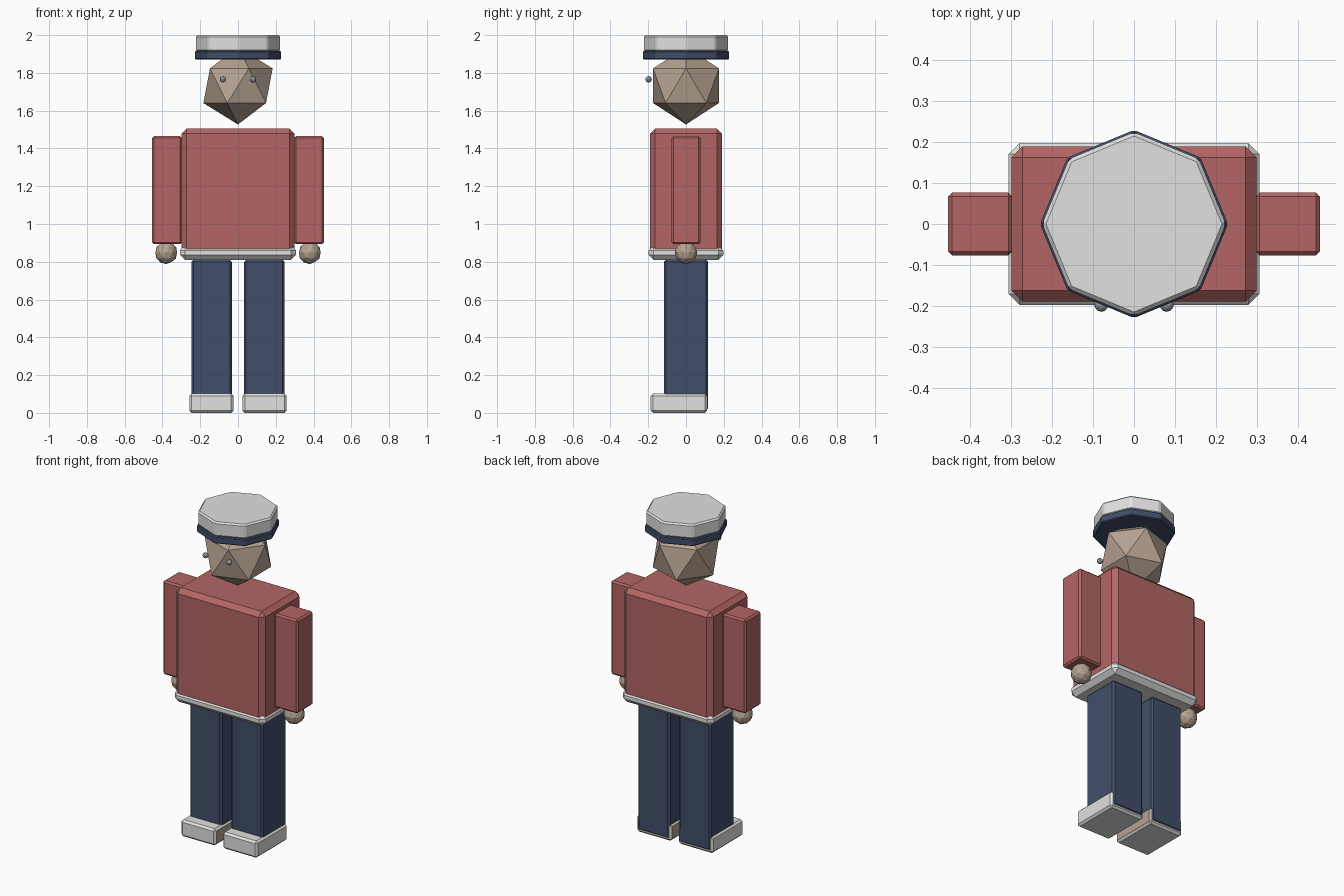
import bpy
from mathutils import Matrix, Vector

if "Cube" in bpy.data.objects:
    bpy.data.objects.remove(bpy.data.objects["Cube"])


def material(name, rgb):
    m = bpy.data.materials.new(name)
    m.diffuse_color = (*rgb, 1)
    m.use_nodes = True
    m.node_tree.nodes["Principled BSDF"].inputs["Base Color"].default_value = m.diffuse_color
    return m


RED = material("red_cloth", (0.456, 0.130, 0.130))
WHITE = material("off_white", (0.753, 0.753, 0.735))
NAVY = material("navy", (0.053, 0.076, 0.144))
SKIN = material("skin", (0.468, 0.366, 0.287))
EYE = material("eye_grey", (0.30, 0.33, 0.38))


def finish(name, mat, bevel=0):
    ob = bpy.context.object
    ob.name = ob.data.name = name
    ob.data.materials.append(mat)
    if bevel:
        b = ob.modifiers.new("chamfer", 'BEVEL')
        b.width, b.segments = bevel, 1
        b.limit_method = 'ANGLE'
    return ob


def box(name, lo, hi, mat, bevel):
    lo, hi = Vector(lo), Vector(hi)
    bpy.ops.mesh.primitive_cube_add(size=1, location=(lo + hi) / 2)
    bpy.context.object.data.transform(Matrix.Diagonal((*(hi - lo), 1)))
    return finish(name, mat, bevel)


def ball(name, loc, r, mat, sub):
    bpy.ops.mesh.primitive_ico_sphere_add(subdivisions=sub, radius=r, location=loc)
    return finish(name, mat)


def octagon(name, r, z0, z1, mat, bevel):
    bpy.ops.mesh.primitive_cylinder_add(vertices=8, radius=r, depth=z1 - z0,
                                        location=(0, 0, (z0 + z1) / 2))
    return finish(name, mat, bevel)


# Jacket and hem band
box("torso", (-0.30, -0.19, 0.813), (0.30, 0.19, 1.505), RED, 0.027)
box("hem_band", (-0.307, -0.198, 0.81), (0.307, 0.198, 0.887), WHITE, 0.027)

# Head and cap
ball("head", (0, 0, 1.732), 0.205, SKIN, 1)
octagon("cap_band", 0.23, 1.871, 1.915, NAVY, 0.005)
octagon("cap_crown", 0.225, 1.912, 2.0, WHITE, 0.009)

# Paired parts
for side, s in (("left", -1), ("right", 1)):
    def pair_box(part, x0, x1, y0, y1, z0, z1, mat, bevel):
        a, b = sorted((s * x0, s * x1))
        return box(f"{side}_{part}", (a, y0, z0), (b, y1, z1), mat, bevel)

    pair_box("sleeve", 0.297, 0.455, -0.077, 0.077, 0.893, 1.465, RED, 0.01)
    pair_box("trouser_leg", 0.032, 0.247, -0.117, 0.117, 0.015, 0.81, NAVY, 0.011)
    shoe = pair_box("shoe", 0.024, 0.257, -0.187, 0.112, 0.0, 0.102, WHITE, 0.012)
    # Inner flank of the shoe is skin coloured
    shoe.data.materials.append(SKIN)
    for f in shoe.data.polygons:
        if f.normal.x * s < -0.9:
            f.material_index = 1
    ball(f"{side}_hand", (s * 0.38, 0, 0.848), 0.06, SKIN, 2)
    ball(f"{side}_eye", (s * 0.08, -0.198, 1.766), 0.017, EYE, 2)
